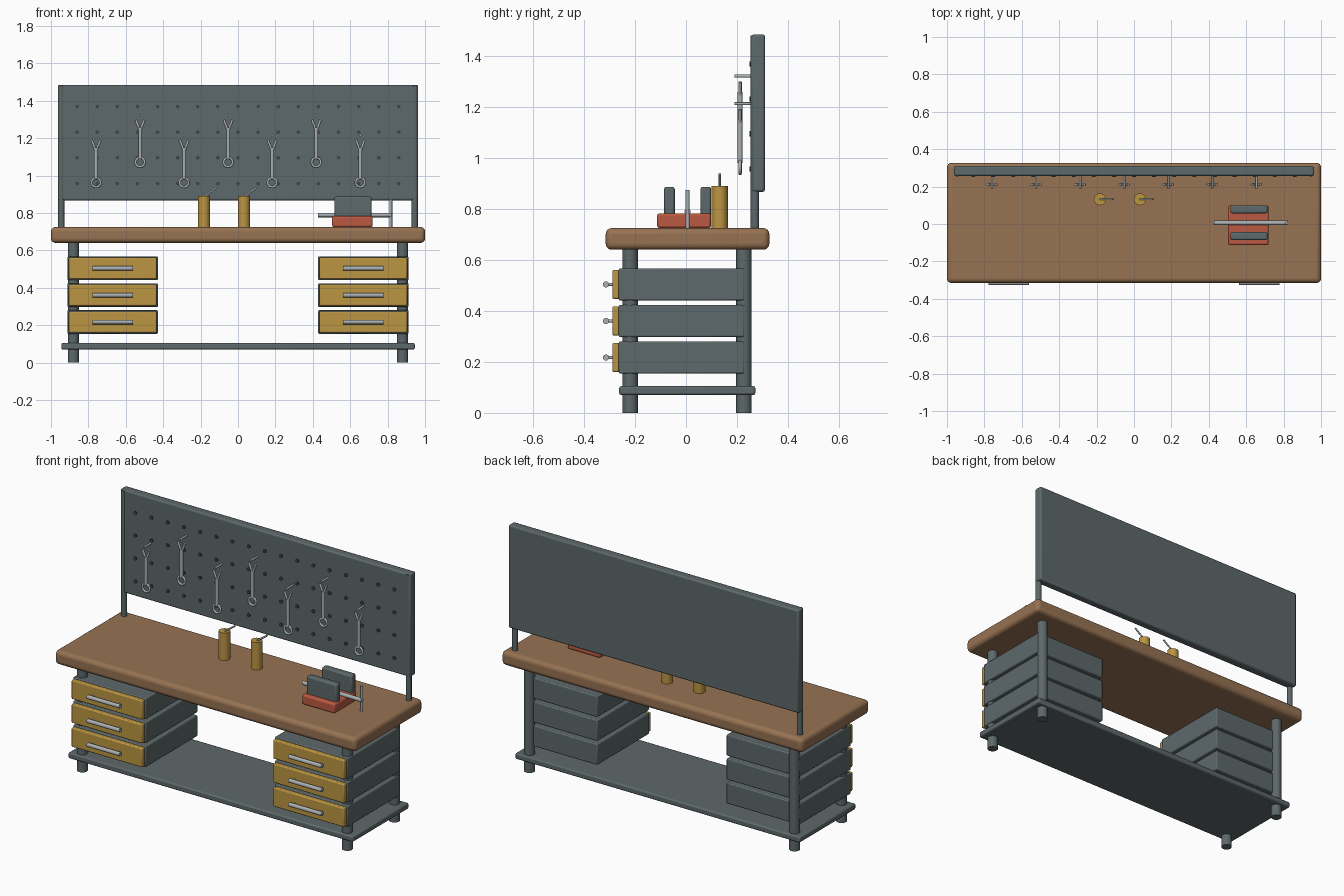
import bpy, math
from mathutils import Vector

if "Cube" in bpy.data.objects:
    bpy.data.objects.remove(bpy.data.objects["Cube"])


def material(name, rgb):
    m = bpy.data.materials.new(name)
    m.diffuse_color = (*rgb, 1)
    m.use_nodes = True
    m.node_tree.nodes["Principled BSDF"].inputs["Base Color"].default_value = m.diffuse_color
    return m


SLATE = material("slate_paint", (0.11, 0.14, 0.145))
DARK = material("dark_hole", (0.05, 0.06, 0.065))
WOOD = material("wood", (0.31, 0.17, 0.085))
OCHRE = material("ochre", (0.50, 0.30, 0.055))
RED = material("red_paint", (0.50, 0.10, 0.055))
STEEL = material("steel", (0.40, 0.43, 0.44))


def finish(name, mat):
    ob = bpy.context.object
    ob.name = name
    ob.data.materials.append(mat)
    return ob


def box(name, x, y, z, mat, bevel=0.006, segments=2):
    """Bevelled box from (min, max) ranges."""
    bpy.ops.mesh.primitive_cube_add(size=1, location=[(a + b) / 2 for a, b in (x, y, z)])
    ob = finish(name, mat)
    ob.scale = [b - a for a, b in (x, y, z)]
    bpy.ops.object.transform_apply(location=False, rotation=False, scale=True)
    mod = ob.modifiers.new("bevel", 'BEVEL')
    mod.width, mod.segments = bevel, segments
    bpy.ops.object.shade_smooth_by_angle(angle=math.radians(40))
    return ob


def rod(name, a, b, r, mat, sides=16):
    """Cylinder between two points."""
    a, b = Vector(a), Vector(b)
    d = b - a
    bpy.ops.mesh.primitive_cylinder_add(vertices=sides, radius=r, depth=d.length,
                                        location=(a + b) / 2,
                                        rotation=d.to_track_quat('Z', 'Y').to_euler())
    ob = finish(name, mat)
    bpy.ops.object.shade_smooth_by_angle(angle=math.radians(40))
    return ob


# Bench top and lower shelf
TOP = 0.725
box("bench_top", (-1, 1), (-0.315, 0.327), (0.64, TOP), WOOD, 0.024, 4)
box("lower_shelf", (-0.945, 0.945), (-0.262, 0.272), (0.07, 0.105), SLATE, 0.008)

for s, side in ((-1, "left"), (1, "right")):
    # Legs and board posts
    for y, end in ((-0.219, "front"), (0.227, "back")):
        rod(f"{side}_{end}_leg", (s * 0.88, y, 0), (s * 0.88, y, 0.66), 0.03, SLATE, 24)
    rod(f"{side}_board_post", (s * 0.945, 0.27, 0.70), (s * 0.945, 0.27, 1.48), 0.0165, SLATE)

    # Drawers
    cx = s * 0.67
    for i in range(3):
        z = 0.217 + i * 0.1435
        n = f"{side}_drawer_{i + 1}"
        box(n + "_body", (cx - 0.242, cx + 0.242), (-0.264, 0.23), (z - 0.063, z + 0.063), SLATE)
        box(n + "_front", (cx - 0.235, cx + 0.235), (-0.289, -0.26), (z - 0.057, z + 0.057), OCHRE)
        rod(n + "_handle", (cx - 0.109, -0.314, z), (cx + 0.109, -0.314, z), 0.012, STEEL)
        for px in (-0.09, 0.09):
            rod(n + "_handle_post", (cx + px, -0.314, z), (cx + px, -0.285, z), 0.006, STEEL, 12)

# Pegboard
box("pegboard", (-0.963, 0.963), (0.257, 0.31), (0.867, 1.485), SLATE, 0.009)
for c in range(17):
    for z in (0.957, 1.095, 1.232, 1.369):
        x = -0.86 + c * 0.1075
        rod("peg_hole", (x, 0.250, z), (x, 0.262, z), 0.010, DARK, 12)

# Hanging wrenches
Y = 0.212
for i in range(7):
    x = -0.759 + i * 0.2355
    z = 0.963 + (i % 2) * 0.108
    bpy.ops.mesh.primitive_torus_add(major_radius=0.024, minor_radius=0.007, major_segments=24,
                                     minor_segments=8, location=(x, Y, z),
                                     rotation=(math.pi / 2, 0, 0))
    finish("wrench_ring", STEEL)
    bpy.ops.object.shade_smooth_by_angle(angle=math.radians(60))
    rod("wrench_shaft", (x, Y, z + 0.018), (x, Y, z + 0.187), 0.010, STEEL)
    for s in (-1, 1):
        rod("wrench_jaw", (x + s * 0.003, Y, z + 0.175), (x + s * 0.023, Y, z + 0.227), 0.007, STEEL, 12)
    rod("wrench_hook", (x, 0.191, z + 0.25), (x, 0.26, z + 0.25), 0.006, STEEL, 12)

# Upright screwdrivers
for x in (-0.182, 0.032):
    rod("screwdriver_handle", (x, 0.132, TOP), (x, 0.132, 0.89), 0.032, OCHRE, 20)
    rod("screwdriver_shaft", (x - 0.02, 0.132, 0.872), (x + 0.07, 0.132, 0.937), 0.005, STEEL, 10)

# Vise
box("vise_base", (0.503, 0.72), (-0.113, 0.098), (TOP, 0.783), RED, 0.009)
for y, n in ((-0.065, "front"), (0.078, "back")):
    box(f"vise_{n}_jaw", (0.515, 0.714), (y - 0.021, y + 0.021), (0.765, 0.887), SLATE, 0.009)
rod("vise_screw", (0.428, 0.006, 0.789), (0.822, 0.006, 0.789), 0.012, STEEL)
rod("vise_handle", (0.817, 0.006, 0.72), (0.817, 0.006, 0.875), 0.008, STEEL)
